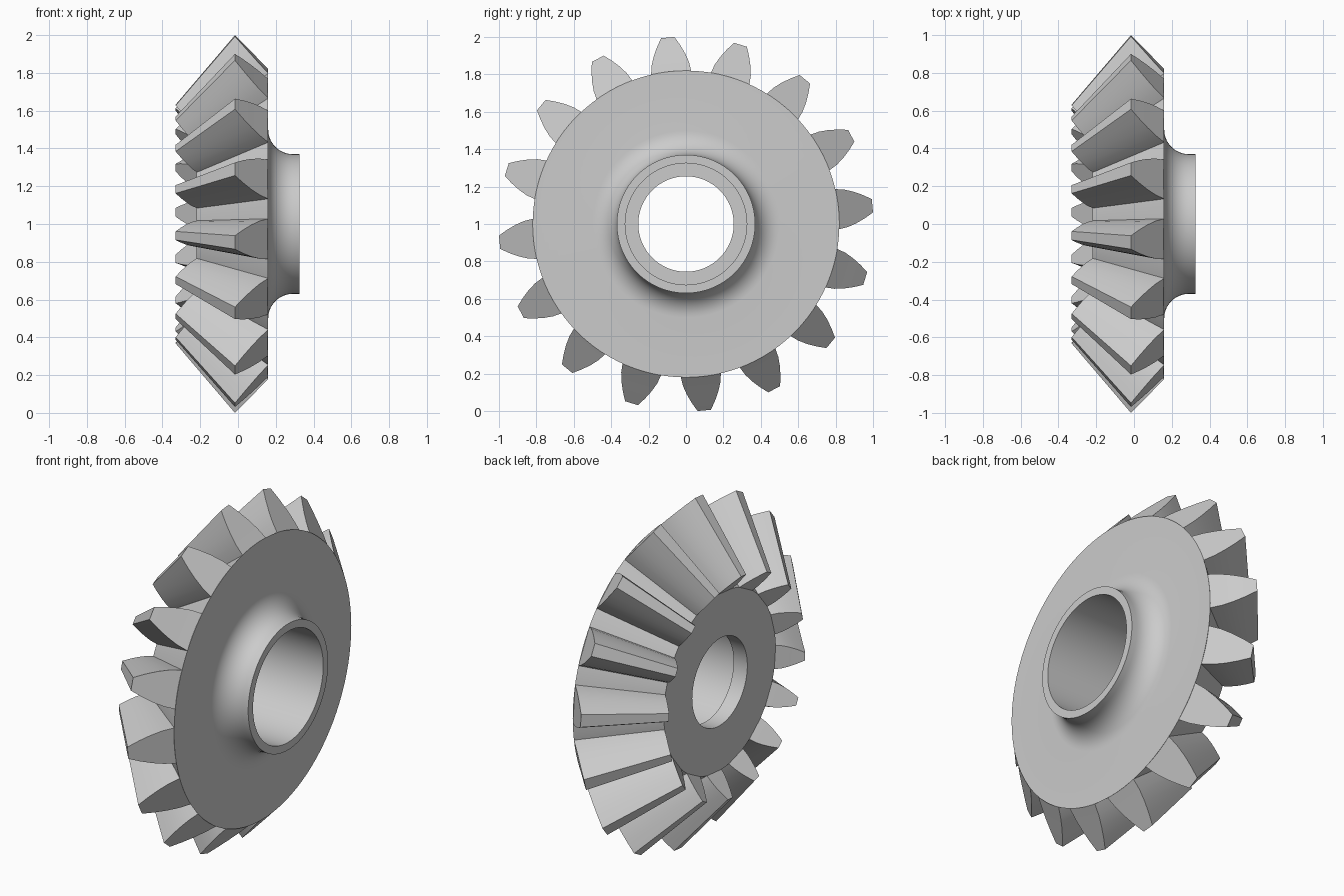
import bpy, bmesh, math
from mathutils import Vector

cube = bpy.data.objects.get("Cube")
if cube:
    bpy.data.objects.remove(cube, do_unlink=True)

TEETH = 16
SEGMENTS = 96
APEX_X = -0.87      # common apex of the tooth cones
SHRINK = 0.632      # small tooth end relative to the large end
PHASE = math.radians(-5.6)

steel = bpy.data.materials.new("grey_steel")
steel.use_nodes = True
steel.diffuse_color = (0.6, 0.6, 0.6, 1)
steel.node_tree.nodes["Principled BSDF"].inputs["Base Color"].default_value = (0.6, 0.6, 0.6, 1)


def polar(x, r, angle):
    """Point at an angle around the gear axis, measured from straight up."""
    return Vector((x, r * math.sin(angle), 1 + r * math.cos(angle)))


def finish(bm, name):
    bmesh.ops.recalc_face_normals(bm, faces=bm.faces)
    mesh = bpy.data.meshes.new(name)
    bm.to_mesh(mesh)
    bm.free()
    mesh.materials.append(steel)
    obj = bpy.data.objects.new(name, mesh)
    bpy.context.collection.objects.link(obj)
    bpy.ops.object.select_all(action='DESELECT')
    obj.select_set(True)
    bpy.context.view_layer.objects.active = obj
    bpy.ops.object.shade_smooth_by_angle(angle=math.radians(30))
    return obj


# Gear body: root cone, back disc, filleted hub and stepped bore
fillet = 0.13
hub_r = 0.37
profile = [(-0.219, 0.255), (-0.219, 0.518), (0.16, 0.82)]
for i in range(11):
    a = math.pi / 2 * i / 10
    profile.append((0.16 + fillet * (1 - math.cos(a)),
                    hub_r + fillet * (1 - math.sin(a))))
profile += [(0.325, hub_r), (0.325, 0.325), (-0.13, 0.325), (-0.13, 0.255)]

bm = bmesh.new()
rings = [[bm.verts.new(polar(x, r, math.tau * s / SEGMENTS)) for s in range(SEGMENTS)]
         for x, r in profile]
for i, ring in enumerate(rings):
    following = rings[(i + 1) % len(rings)]
    for s in range(SEGMENTS):
        t = (s + 1) % SEGMENTS
        bm.faces.new((ring[s], ring[t], following[t], following[s]))
finish(bm, "gear_body")

# Tooth section: (x, radius, half width), from the buried foot to the tip
section = [(0.15, 0.79, 0.108)]
for f, half_width in ((0, 0.108), (0.25, 0.101), (0.5, 0.085), (0.75, 0.063), (1, 0.036)):
    section.append((0.16 - 0.176 * f, 0.82 + 0.182 * f, half_width))


def tooth_end(bm, centre, scale):
    """Left and right vertex of each section row, scaled towards the apex."""
    rows = []
    for x, r, w in section:
        px = APEX_X + (x - APEX_X) * scale
        if r < 0.8:
            px = max(px, -0.2)
        rows.append([bm.verts.new(polar(px, r * scale, centre + side * w / r))
                     for side in (-1, 1)])
    return rows


# Straight tapered teeth
bm = bmesh.new()
for k in range(TEETH):
    centre = PHASE + math.tau * k / TEETH
    big = tooth_end(bm, centre, 1)
    small = tooth_end(bm, centre, SHRINK)
    for i in range(len(section) - 1):
        for end in (big, small):
            bm.faces.new((end[i][0], end[i][1], end[i + 1][1], end[i + 1][0]))
        for side in (0, 1):
            bm.faces.new((big[i][side], big[i + 1][side],
                          small[i + 1][side], small[i][side]))
    for i in (0, -1):
        bm.faces.new((big[i][0], big[i][1], small[i][1], small[i][0]))
finish(bm, "gear_teeth")
